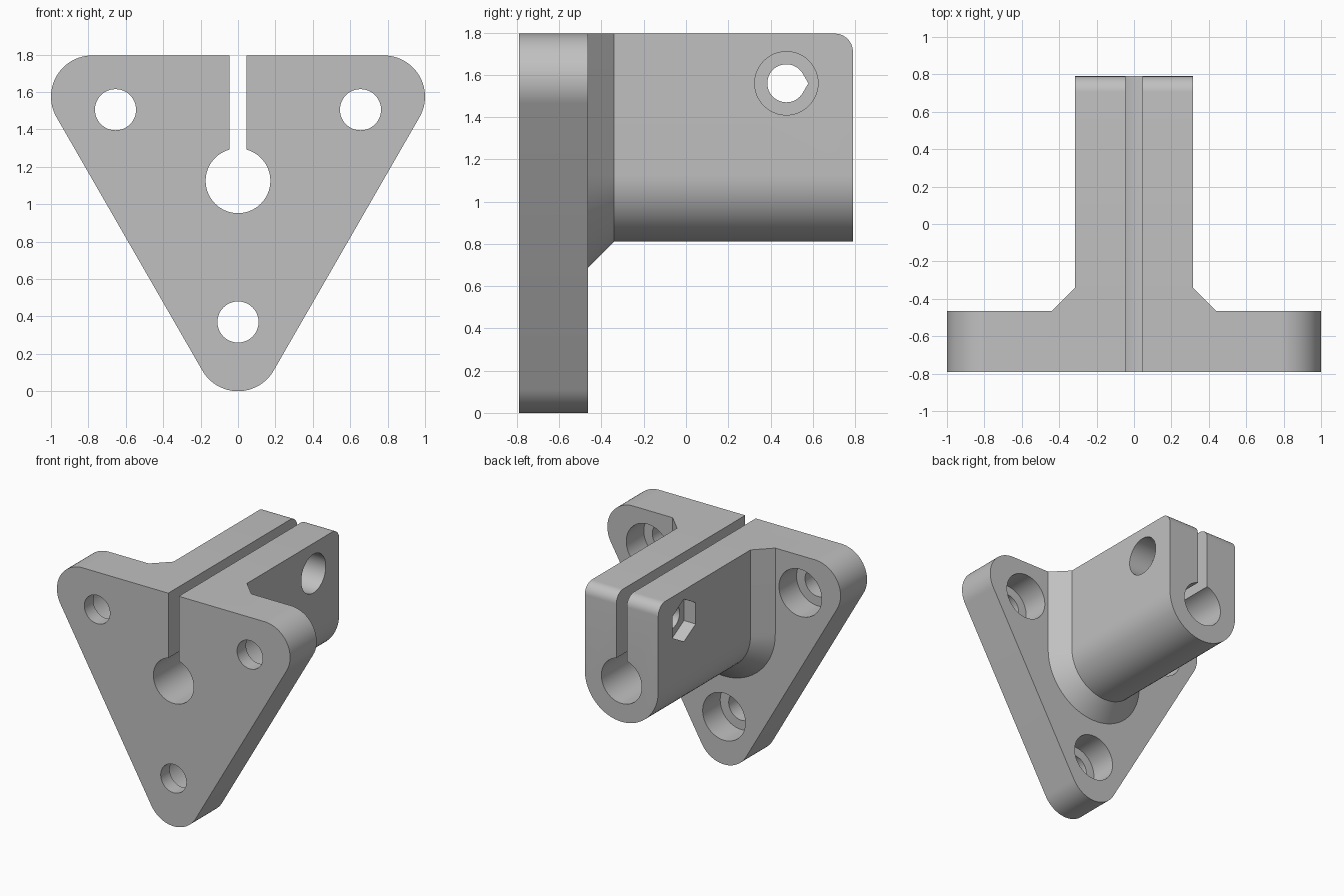
import bpy, bmesh
from math import sin, cos, pi, radians

if "Cube" in bpy.data.objects:
    bpy.data.objects.remove(bpy.data.objects["Cube"], do_unlink=True)

TOP = 1.795      # shared top height of plate and arm
BACK = 0.79      # rear end of arm, the plate front is at -BACK
BORE_Z = 1.125   # height of the clamped shaft


def arc(a, b, r, start, end, n):
    """Points along an arc, angles in degrees."""
    return [(a + r * cos(radians(start + (end - start) * i / n)),
             b + r * sin(radians(start + (end - start) * i / n)))
            for i in range(n + 1)]


def circle(a, b, r, n=48, turn=0):
    return arc(a, b, r, turn, turn + 360, n)[:-1]


def loft(name, sections, axis="y"):
    """Skin a solid through (depth, outline) sections along an axis."""
    bm = bmesh.new()
    rings = []
    for d, pts in sections:
        rings.append([bm.verts.new((a, d, b) if axis == "y" else (d, a, b))
                      for a, b in pts])
    n = len(rings[0])
    for low, high in zip(rings, rings[1:]):
        for i in range(n):
            j = (i + 1) % n
            bm.faces.new((low[i], low[j], high[j], high[i]))
    bm.faces.new(rings[0])
    bm.faces.new(rings[-1])
    bmesh.ops.recalc_face_normals(bm, faces=bm.faces)
    mesh = bpy.data.meshes.new(name)
    bm.to_mesh(mesh)
    bm.free()
    obj = bpy.data.objects.new(name, mesh)
    bpy.context.collection.objects.link(obj)
    return obj


def prism(name, pts, start, end, axis="y"):
    return loft(name, [(start, pts), (end, pts)], axis)


def combine(target, tool, operation="DIFFERENCE"):
    mod = target.modifiers.new(operation.lower(), "BOOLEAN")
    mod.operation = operation
    mod.solver = "EXACT"
    mod.object = tool
    bpy.context.view_layer.objects.active = target
    bpy.ops.object.modifier_apply(modifier=mod.name)
    bpy.data.objects.remove(tool, do_unlink=True)


# Rounded triangular mounting plate
R = 0.22
outline = (arc(0, R, R, 210, 330, 24)
           + arc(1 - R, TOP - R, R, -30, 90, 24)
           + arc(R - 1, TOP - R, R, 90, 210, 24))
bracket = prism("clamp_bracket", outline, -BACK, -0.465)


# Clamp arm: U-shaped section with a flared root
def u_section(r):
    return arc(0, BORE_Z, r, 180, 360, 32) + [(r, TOP), (-r, TOP)]


arm = loft("clamp_arm", [(-0.6, u_section(0.44)), (-0.465, u_section(0.44)),
                         (-0.34, u_section(0.315)), (BACK, u_section(0.315))])

# Round the upper rear edge of the arm
bm = bmesh.new()
bm.from_mesh(arm.data)
rear = [e for e in bm.edges
        if all(v.co.y > BACK - 0.01 and v.co.z > TOP - 0.01 for v in e.verts)]
bmesh.ops.bevel(bm, geom=rear, offset=0.085, segments=10, profile=0.5,
                affect="EDGES")
bm.to_mesh(arm.data)
bm.free()
combine(bracket, arm, "UNION")

# Shaft bore and the clamping slot above it
combine(bracket, prism("bore", circle(0, BORE_Z, 0.173, 64), -1, 1))
S = 0.045
combine(bracket, prism("slot", [(-S, BORE_Z), (S, BORE_Z), (S, 2), (-S, 2)],
                       -1, 1))

# Mounting holes, counterbored from the rear
for x, z in ((-0.655, 1.505), (0.655, 1.505), (0, 0.37)):
    combine(bracket, prism("mount_hole", circle(x, z, 0.11), -1, -0.4))
    combine(bracket, prism("mount_counterbore", circle(x, z, 0.183),
                           -0.68, -0.4))

# Clamp bolt: pointed through hole, round head recess, hexagonal nut pocket
BY, BZ, BR = 0.475, 1.56, 0.09
drop = arc(BY, BZ, BR, 30, 330, 40) + [(BY + BR / cos(pi / 6), BZ)]
combine(bracket, prism("bolt_hole", drop, -0.5, 0.5, "x"))
combine(bracket, prism("bolt_head_recess", circle(BY, BZ, 0.15),
                       0.115, 0.5, "x"))
combine(bracket, prism("nut_pocket", circle(BY, BZ, 0.165, 6, 30),
                       -0.5, -0.215, "x"))

# Single grey finish
grey = bpy.data.materials.new("plain_grey")
grey.use_nodes = True
colour = (0.53, 0.53, 0.53, 1)
grey.diffuse_color = colour
grey.node_tree.nodes["Principled BSDF"].inputs["Base Color"].default_value = colour
bracket.data.materials.clear()
bracket.data.materials.append(grey)
for face in bracket.data.polygons:
    face.material_index = 0

bpy.ops.object.select_all(action="DESELECT")
bracket.select_set(True)
bpy.context.view_layer.objects.active = bracket
bpy.ops.object.shade_smooth_by_angle(angle=radians(25))
